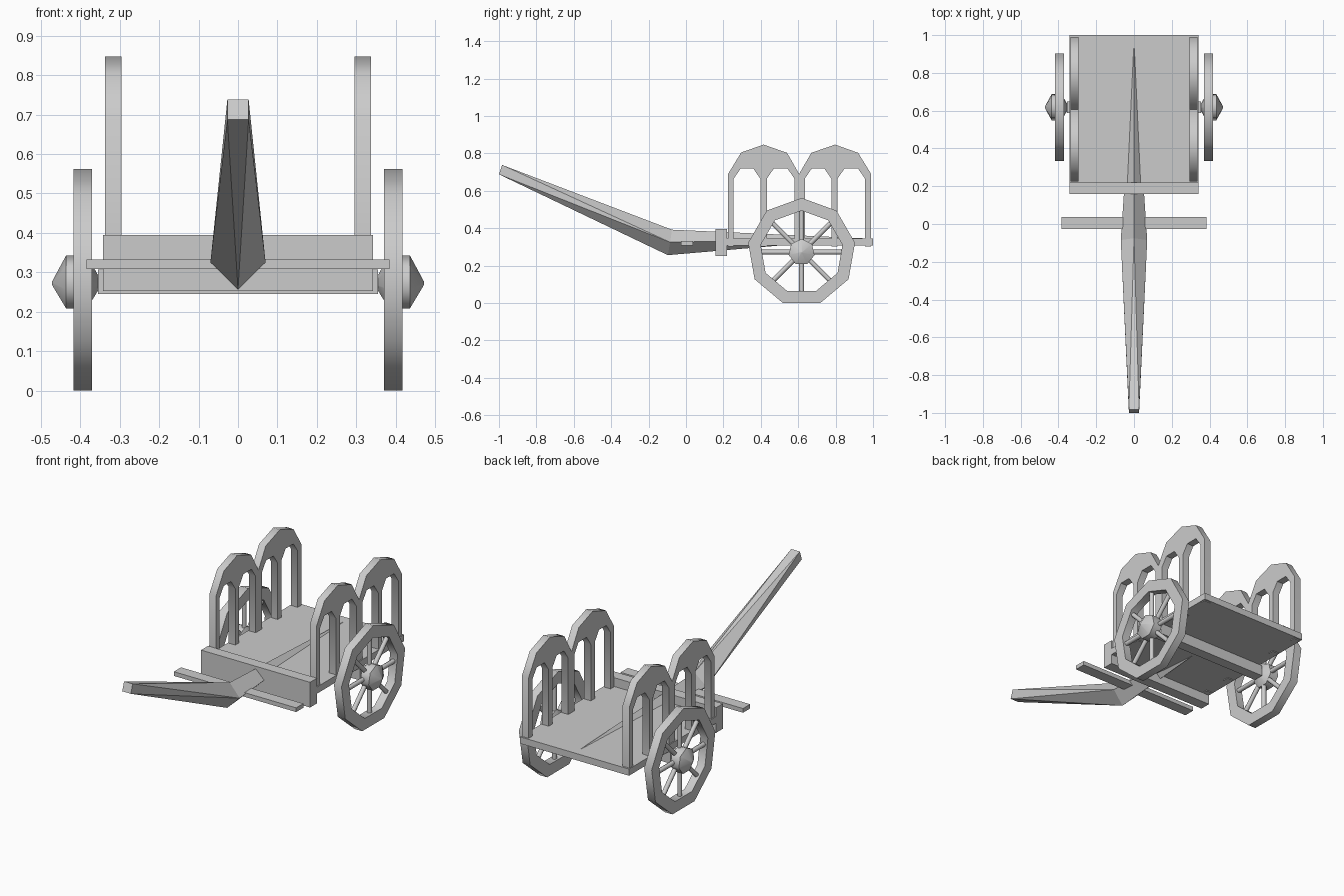
import bpy, bmesh, math
from mathutils import Vector

if "Cube" in bpy.data.objects:
    bpy.data.objects.remove(bpy.data.objects["Cube"])

wood = bpy.data.materials.new("grey wood")
wood.diffuse_color = (0.6, 0.6, 0.6, 1)
wood.use_nodes = True
wood.node_tree.nodes["Principled BSDF"].inputs["Base Color"].default_value = wood.diffuse_color


def finish(name, bm, smooth=None):
    bmesh.ops.recalc_face_normals(bm, faces=bm.faces)
    me = bpy.data.meshes.new(name)
    bm.to_mesh(me)
    bm.free()
    ob = bpy.data.objects.new(name, me)
    bpy.context.collection.objects.link(ob)
    me.materials.append(wood)
    if smooth:
        bpy.ops.object.select_all(action='DESELECT')
        ob.select_set(True)
        bpy.context.view_layer.objects.active = ob
        bpy.ops.object.shade_smooth_by_angle(angle=math.radians(smooth))
    return ob


def loft(bm, rings, caps=True):
    """Skin a list of equally long point rings."""
    rows = [[bm.verts.new(p) for p in r] for r in rings]
    n = len(rows[0])
    for a, b in zip(rows, rows[1:]):
        for i in range(n):
            j = (i + 1) % n
            bm.faces.new((a[i], a[j], b[j], b[i]))
    if caps:
        bm.faces.new(rows[0])
        bm.faces.new(rows[-1])


def box(name, x, y, z):
    bm = bmesh.new()
    loft(bm, [[(px, y[0], z[0]), (px, y[1], z[0]), (px, y[1], z[1]), (px, y[0], z[1])] for px in x])
    return finish(name, bm)


def ring(x, r, n):
    """Circle of n points around the wheel centre, one point straight up."""
    return [(x, WY + r * math.sin(2 * math.pi * i / n), WZ + r * math.cos(2 * math.pi * i / n))
            for i in range(n)]


WY, WZ = 0.618, 0.272

# Bed, front board, crossbar and axle
box("deck", (-0.342, 0.342), (0.19, 1.0), (0.307, 0.345))
box("front_board", (-0.342, 0.342), (0.158, 0.22), (0.252, 0.395))
box("crossbar", (-0.384, 0.384), (-0.027, 0.037), (0.308, 0.332))
box("axle", (-0.355, 0.355), (WY - 0.03, WY + 0.03), (0.245, 0.307))

# Draw pole: square tip, diamond at the bend, point on the deck
bm = bmesh.new()
tip = [bm.verts.new(p) for p in ((-0.027, -0.983, 0.738), (0.027, -0.983, 0.738),
                                 (0.027, -1.0, 0.688), (-0.027, -1.0, 0.688))]
bend = [bm.verts.new(p) for p in ((0, -0.075, 0.392), (0.07, -0.085, 0.325),
                                  (0, -0.097, 0.256), (-0.07, -0.085, 0.325))]
end = bm.verts.new((0, 0.95, 0.346))
bm.faces.new(tip)
for i in range(4):
    j = (i + 1) % 4
    bm.faces.new((tip[i], tip[j], bend[i]))
    bm.faces.new((tip[j], bend[i], bend[j]))
    bm.faces.new((bend[i], bend[j], end))
finish("draw_pole", bm)

# Side rail outline: two arched crowns, then four openings from back to front
outline = [(0.225, 0.303), (0.225, 0.69), (0.295, 0.805), (0.415, 0.847), (0.54, 0.803), (0.605, 0.69),
           (0.67, 0.803), (0.797, 0.847), (0.92, 0.803), (0.99, 0.69), (0.99, 0.303)]
for a, b in ((0.81, 0.957), (0.635, 0.777), (0.432, 0.58), (0.255, 0.397)):
    outline += [(b, 0.303), (b, 0.665), (b - 0.038, 0.72), (a + 0.038, 0.72), (a, 0.665), (a, 0.303)]

for s, side in ((-1, "left"), (1, "right")):
    bm = bmesh.new()
    loft(bm, [[(s * x, y, z) for y, z in outline] for x in (0.295, 0.337)])
    finish(side + "_rail", bm, 50)

    # Nine-sided wheel rim
    bm = bmesh.new()
    rim = [ring(s * x, r, 9) for x, r in ((0.37, 0.29), (0.417, 0.29), (0.417, 0.222), (0.37, 0.222))]
    loft(bm, rim + rim[:1], caps=False)
    bmesh.ops.remove_doubles(bm, verts=bm.verts, dist=1e-5)
    finish(side + "_wheel_rim", bm, 50)

    # Hub pointed on both sides
    bm = bmesh.new()
    loft(bm, [ring(s * x, r, 7) for x, r in
              ((0.347, 0.006), (0.383, 0.071), (0.436, 0.071), (0.472, 0.004))])
    finish(side + "_hub", bm, 55)

    # Eight round spokes
    bm = bmesh.new()
    for k in range(8):
        d = Vector((0, math.sin(k * math.pi / 4), math.cos(k * math.pi / 4)))
        t = Vector((0, d.z, -d.y))
        c = Vector((s * 0.3935, WY, WZ))
        loft(bm, [[c + d * r + 0.013 * (math.cos(a * math.pi / 4) * t + math.sin(a * math.pi / 4) * Vector((1, 0, 0)))
                   for a in range(8)] for r in (0.03, 0.225)])
    finish(side + "_spokes", bm, 50)
